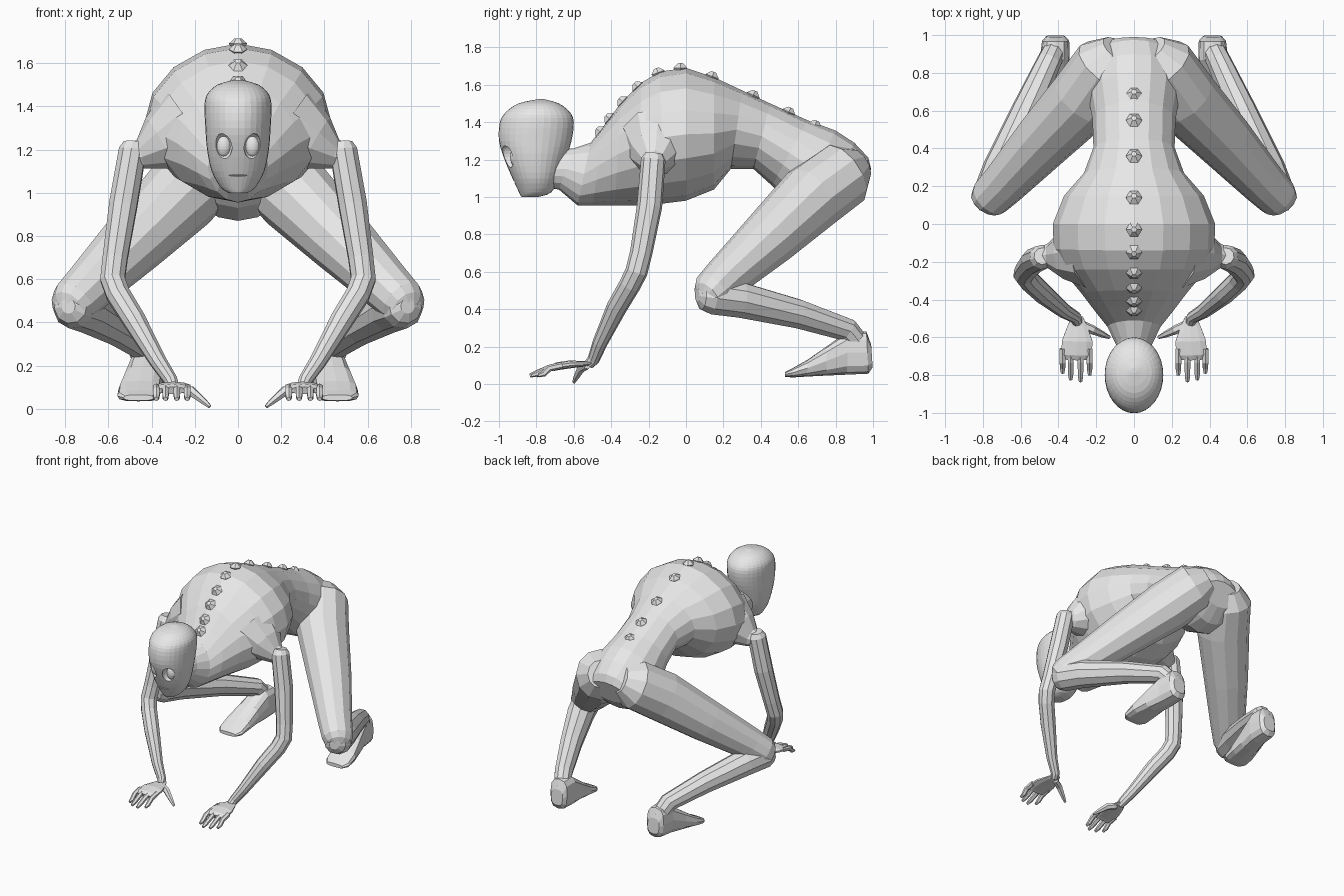
import bpy, bmesh
from math import sin, cos, pi, copysign
from mathutils import Vector, Matrix

if "Cube" in bpy.data.objects:
    bpy.data.objects.remove(bpy.data.objects["Cube"])

skin = bpy.data.materials.new("pale_grey")
skin.use_nodes = True
GREY = (0.8, 0.8, 0.8, 1)
skin.diffuse_color = GREY
skin.node_tree.nodes["Principled BSDF"].inputs["Base Color"].default_value = GREY


def finish(name, bm, mirror=False):
    bmesh.ops.recalc_face_normals(bm, faces=bm.faces[:])
    mesh = bpy.data.meshes.new(name)
    bm.to_mesh(mesh)
    bm.free()
    mesh.materials.append(skin)
    ob = bpy.data.objects.new(name, mesh)
    bpy.context.collection.objects.link(ob)
    if mirror:
        ob.modifiers.new("mirror", "MIRROR")
    return ob


def skin_rings(name, rings, mirror=False):
    """Bridge a list of equal-sized point rings and close both ends."""
    bm = bmesh.new()
    rows = [[bm.verts.new(p) for p in ring] for ring in rings]
    n = len(rows[0])
    for a, b in zip(rows, rows[1:]):
        for i in range(n):
            j = (i + 1) % n
            bm.faces.new((a[i], a[j], b[j], b[i]))
    bm.faces.new(rows[0])
    bm.faces.new(rows[-1])
    return finish(name, bm, mirror)


def tube(name, path, sides=10, flat=1.0):
    """Mirrored limb along (x, y, z, radius) stations; flat squashes it vertically."""
    pts = [Vector(p[:3]) for p in path]
    rings, u = [], None
    for k, p in enumerate(pts):
        before = (p - pts[k - 1]).normalized() if k else Vector()
        after = (pts[k + 1] - p).normalized() if k < len(pts) - 1 else Vector()
        t = (before + after).normalized()
        # carry the frame along the path so the limb does not twist
        u = (u - t * t.dot(u) if u else t.cross(Vector((0, -0.5, 1)))).normalized()
        v = t.cross(u)
        r = path[k][3]
        rings.append([p + r * (cos(a) * u + flat * sin(a) * v)
                      for a in (2 * pi * (i + 0.5) / sides for i in range(sides))])
    return skin_rings(name, rings, True)


def body(name, stations, sides=16, power=1.0, mirror=False):
    """Sections given as (centre x, top y, top z, bottom y, bottom z, half width)."""
    def soft(c):
        return copysign(abs(c) ** power, c)
    rings = []
    for cx, ty, tz, by, bz, w in stations:
        mid = Vector((cx, (ty + by) / 2, (tz + bz) / 2))
        up = Vector((0, (ty - by) / 2, (tz - bz) / 2))
        rings.append([mid + up * soft(cos(a)) + Vector((w * soft(sin(a)), 0, 0))
                      for a in (2 * pi * i / sides for i in range(sides))])
    return skin_rings(name, rings, mirror)


def smooth_rows(rows, steps):
    """Catmull-Rom refinement of a table of section values."""
    out = []
    ext = [rows[0]] + rows + [rows[-1]]
    for a, b, c, d in zip(ext, ext[1:], ext[2:], ext[3:]):
        for s in range(steps):
            t = s / steps
            out.append([q + t / 2 * (r - p + t * (2 * p - 5 * q + 4 * r - e
                        + t * (3 * (q - r) + e - p)))
                        for p, q, r, e in zip(a, b, c, d)])
    return out + [rows[-1]]


# Torso, from neck to rump
body("torso", [
    (0, -.72, 1.25, -.76, 1.05, .08), (0, -.6, 1.26, -.68, 1.04, .095),
    (0, -.51, 1.29, -.58, .955, .14), (0, -.44, 1.38, -.5, .955, .2),
    (0, -.35, 1.5, -.38, .955, .28), (0, -.24, 1.61, -.25, .955, .38),
    (0, -.14, 1.67, -.12, .965, .425), (0, 0, 1.69, 0, .98, .43),
    (0, .15, 1.64, .15, 1.04, .37), (0, .3, 1.57, .24, 1.15, .265),
    (0, .45, 1.5, .36, 1.15, .215), (0, .65, 1.41, .46, 1.06, .22),
    (0, .8, 1.355, .58, .93, .245), (0, .9, 1.29, .7, .87, .25),
    (0, .975, 1.21, .82, .89, .21), (0, .99, 1.15, .92, .98, .16)], power=1.06)

# Head: horizontal sections (height, front, back, half width)
profile = [(1.0, -.88, -.79, .045), (1.025, -.893, -.72, .08),
           (1.1, -.928, -.68, .122), (1.2, -.97, -.645, .143),
           (1.3, -1.0, -.612, .151), (1.4, -.995, -.6, .155),
           (1.455, -.962, -.622, .143), (1.5, -.895, -.68, .095),
           (1.523, -.79, -.76, .015)]
N = 32
head = skin_rings("head", [
    [(w * sin(2 * pi * i / N), (f + b) / 2 + (f - b) / 2 * cos(2 * pi * i / N), z)
     for i in range(N)] for z, f, b, w in smooth_rows(profile, 3)])


def ellipsoid(name, centre, size, mirror=False):
    bm = bmesh.new()
    bmesh.ops.create_uvsphere(bm, u_segments=20, v_segments=12, radius=1)
    bmesh.ops.transform(bm, verts=bm.verts[:],
                        matrix=Matrix.Translation(centre) @ Matrix.Diagonal((*size, 1)))
    return finish(name, bm, mirror)


# Eye sockets and mouth slit carved out of the head
for part, centre, size in (("socket", (.068, -.955, 1.215), (.042, .05, .062)),
                           ("socket", (-.068, -.955, 1.215), (.042, .05, .062)),
                           ("mouth", (0, -.918, 1.08), (.055, .012, .003))):
    cutter = ellipsoid(part + "_cutter", centre, size)
    cutter.hide_render = True
    cut = head.modifiers.new(part, "BOOLEAN")
    cut.operation, cut.object, cut.solver = "DIFFERENCE", cutter, "EXACT"
    bpy.context.view_layer.objects.active = head
    bpy.ops.object.modifier_apply(modifier=cut.name)
    bpy.data.objects.remove(cutter)
ellipsoid("eyes", (.066, -.912, 1.215), (.034, .028, .05), True)

# Spine knobs: low six-sided studs
spine = bmesh.new()
for y, z, tilt in ((.69, 1.385, -.4), (.55, 1.455, -.45), (.36, 1.545, -.45),
                   (.14, 1.645, -.35), (-.03, 1.69, 0), (-.15, 1.665, .35),
                   (-.26, 1.59, .75), (-.34, 1.51, .85), (-.41, 1.42, .9),
                   (-.46, 1.35, .9)):
    for depth, r1, r2, lift in ((.025, .043, .015, .0125), (.03, .02, .043, -.015)):
        bmesh.ops.create_cone(spine, cap_ends=True, segments=6, radius1=r1, radius2=r2,
                              depth=depth, matrix=Matrix.Translation((0, y, z))
                              @ Matrix.Rotation(tilt, 4, "X")
                              @ Matrix.Rotation(pi / 2, 4, "Z")
                              @ Matrix.Translation((0, 0, lift)))
finish("spine_knobs", spine)

# Shoulders and arms
tube("shoulders", [(.24, -.15, 1.3, .2), (.36, -.165, 1.23, .135),
                   (.45, -.17, 1.18, .07), (.5, -.17, 1.18, .045)])
tube("arms", [(.485, -.17, 1.235, .045), (.487, -.175, 1.2, .066),
              (.53, -.195, .95, .068), (.568, -.24, .7, .06),
              (.58, -.265, .6, .06), (.555, -.3, .53, .058),
              (.48, -.37, .41, .055), (.37, -.46, .22, .04),
              (.31, -.495, .13, .033), (.3, -.52, .105, .028)])

# Hands
tube("palms", [(.3, -.49, .115, .03), (.3, -.54, .108, .055),
               (.3, -.62, .105, .085), (.305, -.69, .095, .085),
               (.305, -.715, .085, .07)], flat=.25)
for finger, x, tip in (("index", .235, -.8), ("middle", .283, -.835),
                       ("ring", .335, -.825), ("little", .378, -.79)):
    tube(finger + "_fingers", [(x, -.66, .1, .018), (x, -.73, .085, .018),
                               (x, tip + .03, .055, .016), (x, tip, .045, .01)], sides=6)
tube("thumbs", [(.28, -.53, .1, .022), (.22, -.56, .085, .024),
                (.165, -.585, .04, .017), (.13, -.6, .01, .009)], sides=6)

# Legs
tube("thighs", [(.08, .92, 1.17, .1), (.14, .84, 1.12, .18), (.26, .67, .995, .185),
                (.48, .44, .775, .155), (.69, .21, .565, .12),
                (.76, .14, .495, .11), (.787, .112, .465, .09),
                (.802, .09, .452, .045)], sides=12)
tube("shins", [(.785, .06, .475, .035), (.775, .085, .475, .08), (.76, .14, .47, .1),
               (.705, .29, .45, .098), (.57, .6, .375, .08),
               (.45, .86, .29, .066), (.415, .935, .2, .06)])

# Feet, heel to toe
body("feet", [
    (.415, .99, .21, .998, .09, .05), (.415, .965, .28, .975, .055, .072),
    (.42, .87, .285, .86, .05, .08), (.44, .75, .2, .75, .045, .09),
    (.455, .65, .13, .65, .04, .1), (.46, .57, .085, .57, .035, .098),
    (.46, .53, .065, .53, .038, .07)], sides=12, power=.7, mirror=True)
